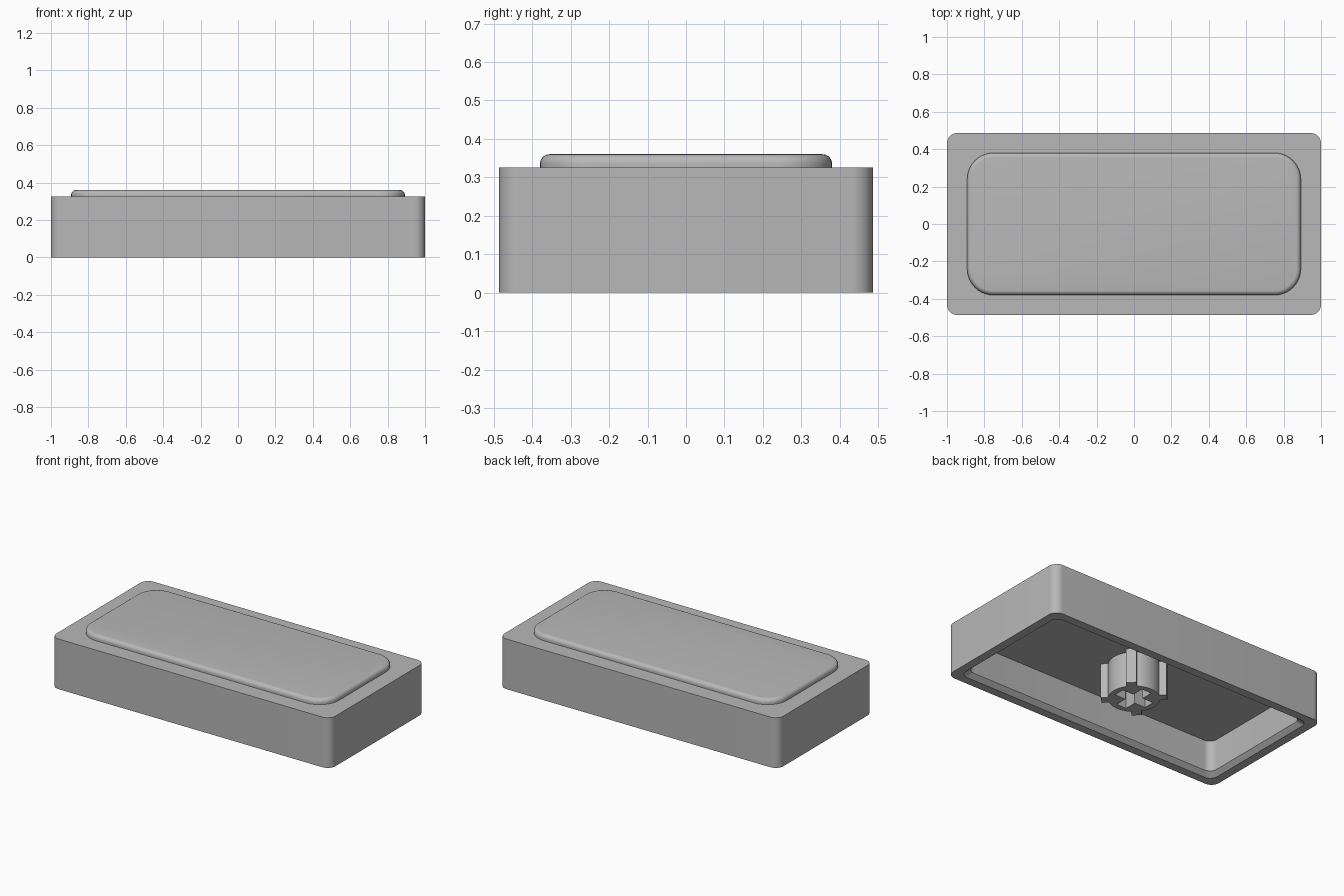
import bpy, bmesh
from math import sin, cos, pi, radians
from mathutils import Matrix

cube = bpy.data.objects.get("Cube")
if cube:
    bpy.data.objects.remove(cube, do_unlink=True)

grey = bpy.data.materials.new("plain grey")
grey.use_nodes = True
colour = (0.48, 0.48, 0.48, 1)
grey.diffuse_color = colour
grey.node_tree.nodes["Principled BSDF"].inputs["Base Color"].default_value = colour


def finish(name, bm):
    bmesh.ops.recalc_face_normals(bm, faces=bm.faces)
    mesh = bpy.data.meshes.new(name)
    bm.to_mesh(mesh)
    bm.free()
    mesh.materials.append(grey)
    obj = bpy.data.objects.new(name, mesh)
    bpy.context.collection.objects.link(obj)
    return obj


def smooth(obj):
    bpy.ops.object.select_all(action='DESELECT')
    obj.select_set(True)
    bpy.context.view_layer.objects.active = obj
    bpy.ops.object.shade_smooth_by_angle(angle=radians(30))


def rounded_loop(bm, hx, hy, r, z, steps=10):
    """One rounded rectangle of vertices, counter-clockwise."""
    verts = []
    for k, (sx, sy) in enumerate([(1, 1), (-1, 1), (-1, -1), (1, -1)]):
        for i in range(steps + 1):
            a = (k + i / steps) * pi / 2
            verts.append(bm.verts.new((sx * (hx - r) + r * cos(a),
                                       sy * (hy - r) + r * sin(a), z)))
    return verts


def loft(name, sections):
    """Skin a stack of rounded rectangles and close both ends."""
    bm = bmesh.new()
    loops = [rounded_loop(bm, *s) for s in sections]
    for a, b in zip(loops, loops[1:]):
        for i in range(len(a)):
            j = (i + 1) % len(a)
            bm.faces.new((a[i], a[j], b[j], b[i]))
    bm.faces.new(loops[0])
    bm.faces.new(loops[-1])
    return finish(name, bm)


def add_box(bm, size, centre, angle=0):
    m = (Matrix.Rotation(angle, 4, 'Z') @ Matrix.Translation(centre)
         @ Matrix.Diagonal((*size, 1)))
    bmesh.ops.create_cube(bm, size=1, matrix=m)


# Hollow shell: cavity ceiling, inner wall, chamfer, rim, outer wall, raised pad
HX, HY, TOP, CEILING = 1.0, 0.486, 0.325, 0.225
wall, rim, fillet, pad_top = 0.082, 0.055, 0.025, 0.36
sections = [
    (HX - wall, HY - wall, 0.05, CEILING),
    (HX - wall, HY - wall, 0.05, wall - rim),
    (HX - rim, HY - rim, 0.05, 0),
    (HX, HY, 0.055, 0),
    (HX, HY, 0.055, TOP),
    (0.892, 0.38, 0.14, TOP),
]
for i in range(7):
    a = i / 6 * pi / 2
    inset = fillet * (1 - cos(a))
    sections.append((0.892 - inset, 0.38 - inset, 0.14 - inset,
                     pad_top - fillet + fillet * sin(a)))
shell = loft("cap_shell", sections)
smooth(shell)

# Stem post with a cross-shaped socket
height = CEILING + 0.01
bm = bmesh.new()
bmesh.ops.create_cone(bm, cap_ends=True, segments=48, radius1=0.15, radius2=0.15,
                      depth=height, matrix=Matrix.Translation((0, 0, height / 2)))
stem = finish("stem_post", bm)
for k in range(2):
    bm = bmesh.new()
    add_box(bm, (0.226, 0.07, 0.44), (0, 0, 0), k * pi / 2)
    cutter = finish("socket_cutter", bm)
    cutter.hide_render = True
    mod = stem.modifiers.new("socket", 'BOOLEAN')
    mod.operation, mod.solver, mod.object = 'DIFFERENCE', 'EXACT', cutter
    bpy.context.view_layer.objects.active = stem
    bpy.ops.object.modifier_apply(modifier=mod.name)
    bpy.data.objects.remove(cutter, do_unlink=True)
smooth(stem)

# Four diagonal ribs around the stem
bm = bmesh.new()
for k in range(4):
    add_box(bm, (0.06, 0.06, height), (0.16, 0, height / 2), pi / 4 + k * pi / 2)
finish("stem_ribs", bm)
